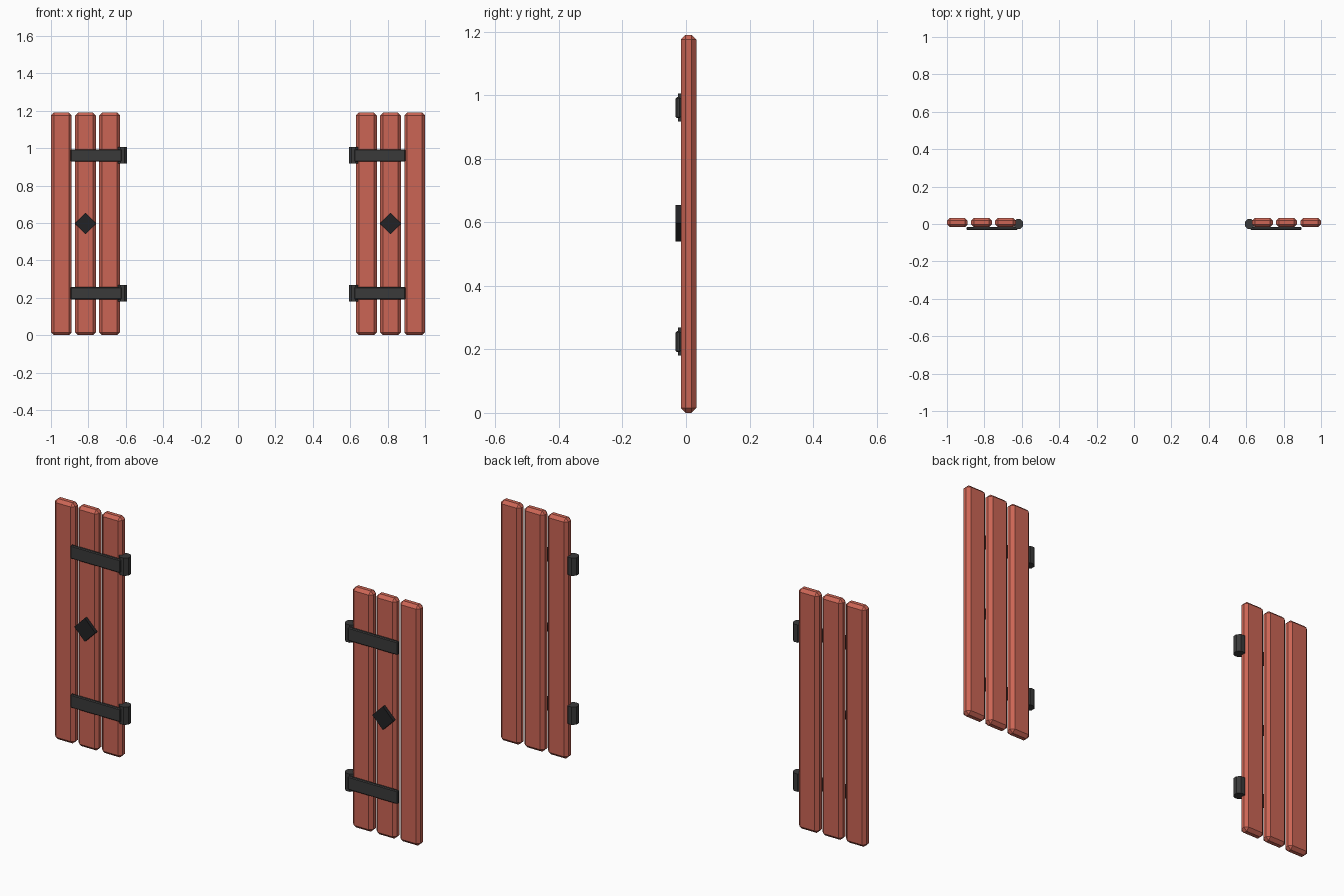
import bpy, bmesh, math
from mathutils import Matrix

if "Cube" in bpy.data.objects:
    bpy.data.objects.remove(bpy.data.objects["Cube"])


def material(name, rgb):
    m = bpy.data.materials.new(name)
    m.diffuse_color = (*rgb, 1)
    m.use_nodes = True
    m.node_tree.nodes["Principled BSDF"].inputs["Base Color"].default_value = m.diffuse_color
    return m


PAINT = material("red_paint", (0.60, 0.13, 0.09))
IRON = material("dark_iron", (0.042, 0.042, 0.042))
BLACK = material("black_iron", (0.016, 0.016, 0.018))


def finish(name, bm, mat, bevel=0):
    """Turn a bmesh into an object, chamfer it and mirror it to the other shutter."""
    mesh = bpy.data.meshes.new(name)
    bm.to_mesh(mesh)
    bm.free()
    mesh.materials.append(mat)
    ob = bpy.data.objects.new(name, mesh)
    bpy.context.collection.objects.link(ob)
    if bevel:
        b = ob.modifiers.new("chamfer", 'BEVEL')
        b.width, b.segments = bevel, 1
    mirror = ob.modifiers.new("other_shutter", 'MIRROR')
    mirror.use_axis = (True, False, False)
    mirror.use_mirror_merge = False


def box(name, centre, size, mat, bevel=0, turn=0):
    bm = bmesh.new()
    m = (Matrix.Translation(centre) @ Matrix.Rotation(turn, 4, 'Y')
         @ Matrix.Diagonal((*size, 1)))
    bmesh.ops.create_cube(bm, size=1, matrix=m)
    finish(name, bm, mat, bevel)


# Three chamfered planks per shutter
for i in range(3):
    box(f"plank_{i + 1}", (-0.9445 + 0.129 * i, 0.008, 0.595),
        (0.111, 0.049, 1.19), PAINT, 0.015)

# Strap hinges with octagonal barrels
for label, z in (("lower", 0.224), ("upper", 0.961)):
    box(f"{label}_hinge_strap", (-0.759, -0.0245, z),
        (0.273, 0.016, 0.066), IRON, 0.004)
    bm = bmesh.new()
    bmesh.ops.create_cone(
        bm, cap_ends=True, segments=8, radius1=0.028, radius2=0.028, depth=0.088,
        matrix=Matrix.Translation((-0.618, 0, z)) @ Matrix.Rotation(math.pi / 8, 4, 'Z'))
    finish(f"{label}_hinge_barrel", bm, IRON)

# Diamond ornament on the middle plank
box("diamond_ornament", (-0.8155, -0.0245, 0.597),
    (0.082, 0.017, 0.082), BLACK, 0, math.pi / 4)
